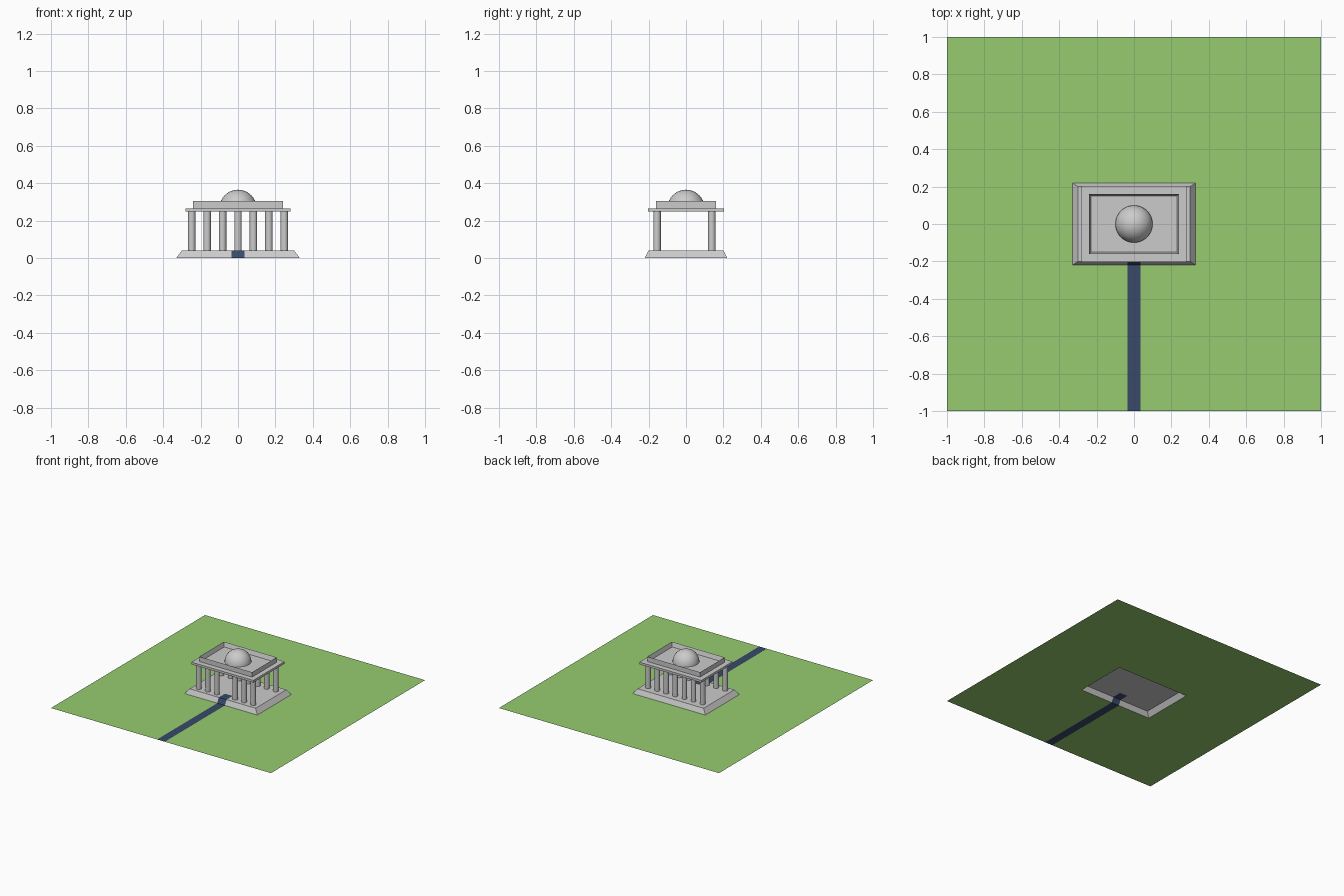
import bpy, bmesh
from mathutils import Matrix

if "Cube" in bpy.data.objects:
    bpy.data.objects.remove(bpy.data.objects["Cube"])


def material(name, rgb):
    m = bpy.data.materials.new(name)
    m.diffuse_color = (*rgb, 1)
    m.use_nodes = True
    m.node_tree.nodes["Principled BSDF"].inputs["Base Color"].default_value = m.diffuse_color
    return m


def finish(name, bm, mat=None):
    me = bpy.data.meshes.new(name)
    bm.to_mesh(me)
    bm.free()
    ob = bpy.data.objects.new(name, me)
    bpy.context.collection.objects.link(ob)
    if mat:
        me.materials.append(mat)
    return ob


def mirrored_sheet(name, polys, mat=None):
    """Right half given as polygons, mirrored across x = 0."""
    bm = bmesh.new()
    for poly in polys:
        bm.faces.new([bm.verts.new(p) for p in poly])
    bmesh.ops.remove_doubles(bm, verts=bm.verts, dist=1e-5)
    ob = finish(name, bm, mat)
    ob.modifiers.new("mirror", "MIRROR").use_clip = True
    return ob


def box_mesh(hx, hy, z0, z1):
    bm = bmesh.new()
    bmesh.ops.create_cube(bm, size=1, matrix=Matrix.Translation((0, 0, (z0 + z1) / 2))
                          @ Matrix.Diagonal((2 * hx, 2 * hy, z1 - z0, 1)))
    return bm


def smooth(ob):
    bpy.ops.object.select_all(action="DESELECT")
    ob.select_set(True)
    bpy.context.view_layer.objects.active = ob
    bpy.ops.object.shade_smooth_by_angle()


grass = material("grass", (0.31, 0.60, 0.16))
navy = material("paving", (0.04, 0.07, 0.14))

P = 0.035                 # path half width
BX, BY = 0.33, 0.22       # platform foot
TX, TY, H = 0.30, 0.20, 0.04  # platform top
END = -0.12               # path end on the platform

# Lawn with an opening under the platform
mirrored_sheet("lawn", [
    [(P, -1, 0), (1, -1, 0), (BX, -BY, 0), (P, -BY, 0)],
    [(1, -1, 0), (1, 1, 0), (BX, BY, 0), (BX, -BY, 0)],
    [(1, 1, 0), (0, 1, 0), (0, BY, 0), (BX, BY, 0)],
], grass)

# Sloped platform, open below
mirrored_sheet("platform", [
    [(P, -BY, 0), (BX, -BY, 0), (TX, -TY, H), (P, -TY, H)],
    [(BX, -BY, 0), (BX, BY, 0), (TX, TY, H), (TX, -TY, H)],
    [(BX, BY, 0), (0, BY, 0), (0, TY, H), (TX, TY, H)],
    [(P, -TY, H), (TX, -TY, H), (TX, TY, H), (0, TY, H), (0, END, H), (P, END, H)],
])

# Path climbing the slope onto the platform
line = [(-1, 0), (-BY, 0), (-TY, H), (END, H)]
mirrored_sheet("path", [
    [(0, a, za), (P, a, za), (P, b, zb), (0, b, zb)]
    for (a, za), (b, zb) in zip(line, line[1:])], navy)

# Columns: front row leaves the entrance free, back row is complete
for row, y in (("front", -0.155), ("back", 0.138)):
    for i in range(-3, 4):
        if row == "front" and i == 0:
            continue
        bm = bmesh.new()
        bmesh.ops.create_cone(bm, cap_ends=True, segments=32, radius1=0.02, radius2=0.02,
                              depth=0.21, matrix=Matrix.Translation((i * 0.0825, y, 0.145)))
        smooth(finish(f"{row}_column", bm))

# Roof slab
finish("roof_slab", box_mesh(0.281, 0.203, 0.247, 0.265))

# Parapet with sunken floor
bm = box_mesh(0.24, 0.16, 0.265, 0.305)
top = max(bm.faces, key=lambda f: f.calc_center_median().z)
bmesh.ops.inset_region(bm, faces=[top], thickness=0.016)
bmesh.ops.translate(bm, verts=top.verts, vec=(0, 0, -0.036))
finish("parapet", bm)

# Dome
bm = bmesh.new()
bmesh.ops.create_uvsphere(bm, u_segments=32, v_segments=16, radius=0.1)
bmesh.ops.delete(bm, geom=[v for v in bm.verts if v.co.z < -1e-4], context="VERTS")
bmesh.ops.translate(bm, verts=bm.verts, vec=(0, 0, 0.265))
smooth(finish("dome", bm))
